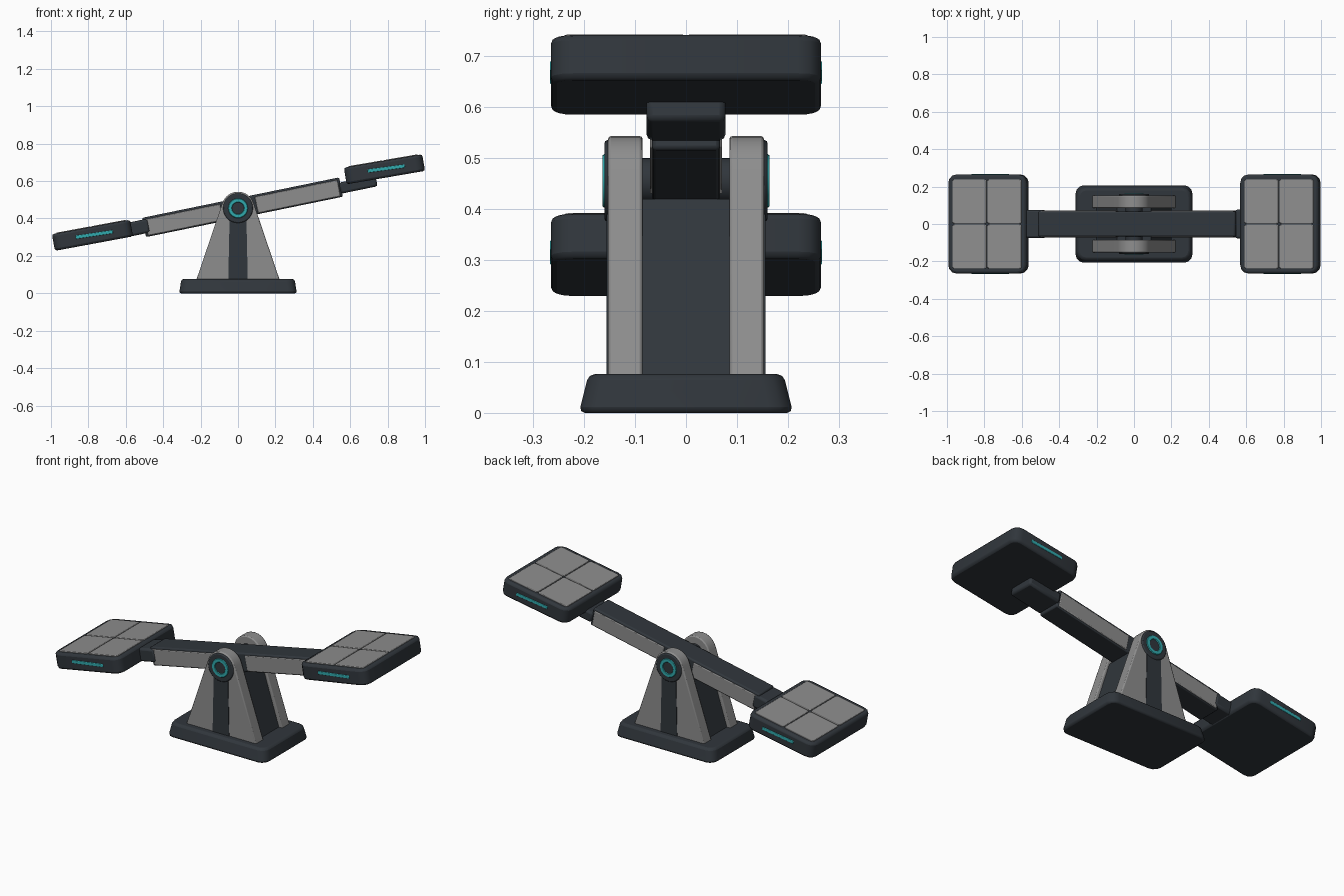
import bpy, bmesh
from math import radians, cos, sin, pi
from mathutils import Matrix, Vector

if "Cube" in bpy.data.objects:
    bpy.data.objects.remove(bpy.data.objects["Cube"])


def material(name, rgb):
    m = bpy.data.materials.new(name)
    m.diffuse_color = (*rgb, 1)
    m.use_nodes = True
    m.node_tree.nodes["Principled BSDF"].inputs["Base Color"].default_value = m.diffuse_color
    return m


DARK = material("dark_metal", (0.03, 0.037, 0.045))
GREY = material("worn_grey", (0.27, 0.27, 0.27))
TEAL = material("teal_glow", (0.03, 0.4, 0.42))

PIVOT = Vector((0, 0, 0.455))


def finish(name, bm, mat, matrix=Matrix(), bevel=0.0, segments=2):
    bmesh.ops.recalc_face_normals(bm, faces=bm.faces)
    me = bpy.data.meshes.new(name)
    bm.to_mesh(me)
    bm.free()
    ob = bpy.data.objects.new(name, me)
    ob.matrix_world = matrix
    bpy.context.collection.objects.link(ob)
    me.materials.append(mat)
    if bevel:
        mod = ob.modifiers.new("edge_bevel", 'BEVEL')
        mod.width, mod.segments = bevel, segments
        mod.limit_method, mod.angle_limit = 'ANGLE', radians(50)
    bpy.ops.object.select_all(action='DESELECT')
    ob.select_set(True)
    bpy.context.view_layer.objects.active = ob
    bpy.ops.object.shade_smooth_by_angle(angle=radians(35))
    return ob


def box(name, size, loc, mat, frame=Matrix(), corner=0.0, bevel=0.0, top=(1, 1)):
    """Box with optional rounded vertical corners and a tapered top."""
    bm = bmesh.new()
    bmesh.ops.create_cube(bm, size=1)
    for v in bm.verts:
        up = v.co.z > 0
        v.co = Vector((v.co.x * size[0] * (top[0] if up else 1),
                       v.co.y * size[1] * (top[1] if up else 1),
                       v.co.z * size[2]))
    if corner:
        edges = [e for e in bm.edges if e.verts[0].co.z * e.verts[1].co.z < 0]
        bmesh.ops.bevel(bm, geom=edges, offset=corner, segments=3,
                        profile=0.5, affect='EDGES')
    return finish(name, bm, mat, frame @ Matrix.Translation(loc), bevel)


def extrude_y(name, outline, y0, y1, mat, bevel=0.0):
    """Front-view (x, z) outline extruded between y0 and y1."""
    bm = bmesh.new()
    face = bm.faces.new([bm.verts.new((x, y0, z)) for x, z in outline])
    new = bmesh.ops.extrude_face_region(bm, geom=[face])["geom"]
    for v in new:
        if isinstance(v, bmesh.types.BMVert):
            v.co.y = y1
    return finish(name, bm, mat, bevel=bevel)


def disc(name, radius, y0, y1, mat, bevel=0.0):
    pts = [(radius * cos(a * pi / 14), PIVOT.z + radius * sin(a * pi / 14))
           for a in range(28)]
    return extrude_y(name, pts, y0, y1, mat, bevel)


def tilted(x, z, degrees):
    return Matrix.Translation((x, 0, z)) @ Matrix.Rotation(-radians(degrees), 4, 'Y')


# Base foot and the core between the supports
box("base", (0.63, 0.42, 0.076), (0, 0, 0.038), DARK, corner=0.045, bevel=0.012, top=(0.96, 0.91))
extrude_y("support_core", [(-0.205, 0.06), (0.205, 0.06), (0.09, 0.42), (-0.09, 0.42)],
          -0.1, 0.1, DARK)

# Round-topped supports, their dark centre strips and pivot caps
arc = [(0.088 * cos(radians(a)), PIVOT.z + 0.088 * sin(radians(a)))
       for a in range(15, 166, 15)]
outline = [(-0.225, 0.065), (0.225, 0.065)] + arc
for s, side in ((-1, "front"), (1, "back")):
    extrude_y(side + "_support", outline, s * 0.085, s * 0.153, GREY, 0.006)
    extrude_y(side + "_support_strip",
              [(-0.052, 0.075), (0.052, 0.075), (0.045, 0.4), (-0.045, 0.4)],
              s * 0.14, s * 0.156, DARK)
    disc(side + "_pivot_cap", 0.08, s * 0.13, s * 0.16, DARK, 0.006)
    bm = bmesh.new()
    for i in range(28):
        a = i * pi / 14
        for r, y in ((0.03, 0.158), (0.034, 0.164), (0.05, 0.164), (0.054, 0.158)):
            bm.verts.new((r * cos(a), s * y, PIVOT.z + r * sin(a)))
    bm.verts.ensure_lookup_table()
    for i in range(28):
        p, q = 4 * i, 4 * ((i + 1) % 28)
        for k in range(4):
            n = (k + 1) % 4
            bm.faces.new([bm.verts[j] for j in (p + k, p + n, q + n, q + k)])
    finish(side + "_pivot_ring", bm, TEAL)
disc("axle", 0.045, -0.14, 0.14, DARK)

# Tilted beam with grey side panels
beam = tilted(0, PIVOT.z, 11.6)
box("beam", (1.075, 0.134, 0.105), (0.025, 0, 0), DARK, beam, bevel=0.008)
for s, side in ((-1, "front"), (1, "back")):
    for x, length, end in ((-0.295, 0.41, "left"), (0.325, 0.45, "right")):
        box(f"{side}_{end}_beam_panel", (length, 0.012, 0.088), (x, s * 0.065, -0.003),
            GREY, beam, bevel=0.004)

# Connectors between beam and pads
box("left_connector", (0.13, 0.15, 0.075), (-0.55, 0, 0.005), DARK, beam, bevel=0.012)
box("right_connector", (0.2, 0.155, 0.06), (0.655, 0, -0.005), DARK, beam, bevel=0.012)

# Pads with four top tiles and glowing side slits
for end, x, z, angle in (("left", -0.778, 0.31, 10.5), ("right", 0.783, 0.663, 9.7)):
    frame = tilted(x, z, angle)
    box(end + "_pad", (0.425, 0.53, 0.09), (0, 0, 0), DARK, frame, corner=0.045, bevel=0.012)
    for i in (-1, 1):
        for j in (-1, 1):
            box(f"{end}_pad_tile", (0.186, 0.237, 0.012), (i * 0.095, j * 0.1205, 0.043),
                GREY, frame, corner=0.012, bevel=0.003)
        box(f"{end}_pad_light", (0.2, 0.006, 0.018), (0.01, i * 0.264, 0.003),
            TEAL, frame @ Matrix.Rotation(radians(2), 4, 'Y'), bevel=0.002)
